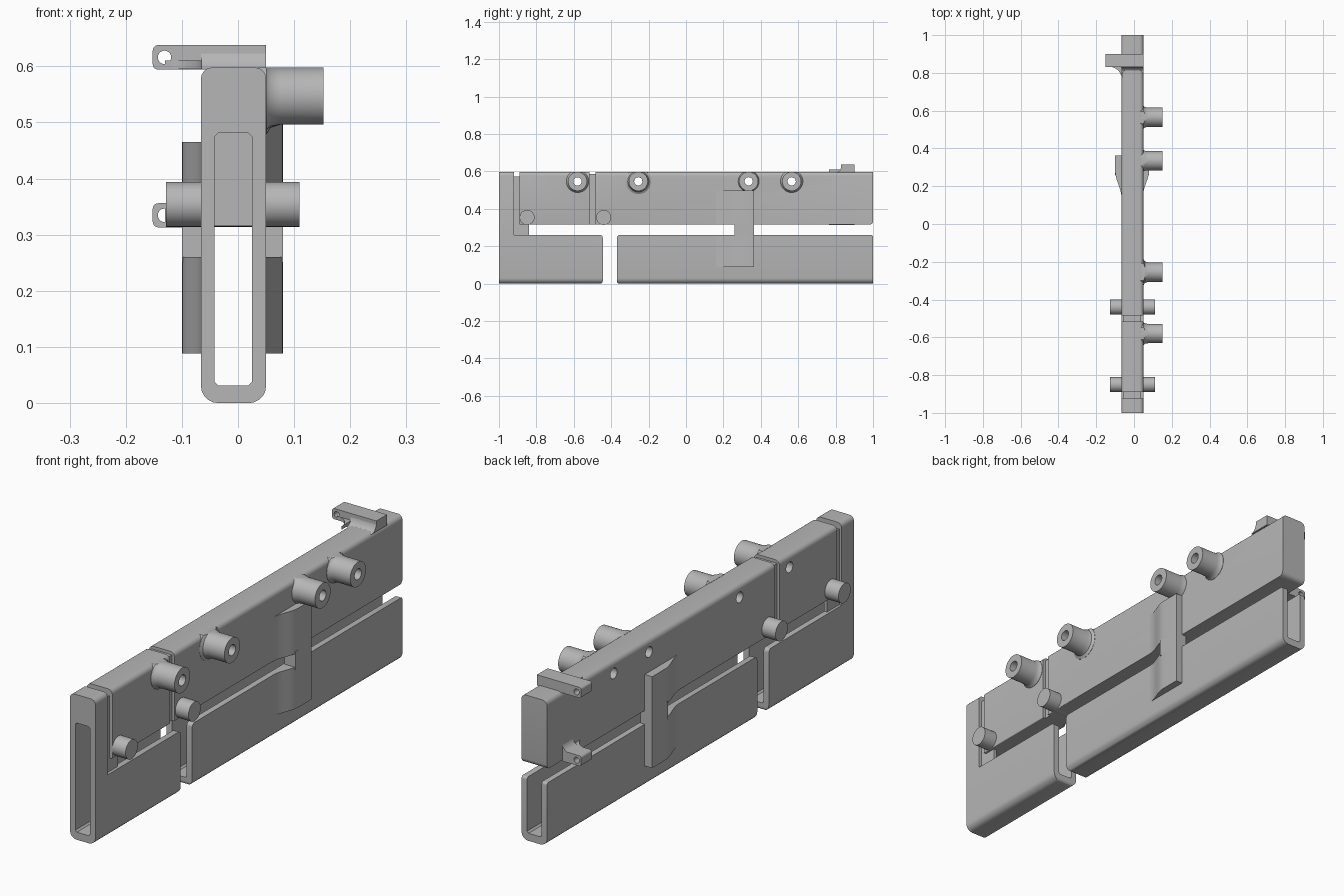
import bpy, bmesh, math
from mathutils import Vector, Matrix

cube = bpy.data.objects.get("Cube")
if cube:
    bpy.data.objects.remove(cube, do_unlink=True)

grey = bpy.data.materials.new("plain grey")
grey.use_nodes = True
grey.diffuse_color = (0.47, 0.47, 0.47, 1)
grey.node_tree.nodes["Principled BSDF"].inputs["Base Color"].default_value = (0.47, 0.47, 0.47, 1)

LEFT, RIGHT = 0.05, -0.066        # outer side walls
TOP, SHELF, RIM = 0.598, 0.315, 0.26


def finish(name, bm):
    bmesh.ops.recalc_face_normals(bm, faces=bm.faces)
    mesh = bpy.data.meshes.new(name)
    bm.to_mesh(mesh)
    bm.free()
    mesh.materials.append(grey)
    ob = bpy.data.objects.new(name, mesh)
    bpy.context.collection.objects.link(ob)
    return ob


def rounded(corners, steps=5):
    """Polygon from (u, v, radius) corners, with arcs at the corners."""
    out = []
    for i, (u, v, r) in enumerate(corners):
        p = Vector((u, v))
        if not r:
            out.append(p)
            continue
        a = p + (Vector(corners[i - 1][:2]) - p).normalized() * r
        b = p + (Vector(corners[(i + 1) % len(corners)][:2]) - p).normalized() * r
        c = a + b - p
        for k in range(steps + 1):
            t = k / steps * math.pi / 2
            out.append(c + (a - c) * math.cos(t) + (b - c) * math.sin(t))
    return out


def rect(u0, v0, u1, v1, low=0, high=0):
    return rounded([(u0, v0, low), (u1, v0, low), (u1, v1, high), (u0, v1, high)])


def circle(u, v, r, n=32):
    return [(u + r * math.cos(2 * math.pi * i / n), v + r * math.sin(2 * math.pi * i / n))
            for i in range(n)]


def prism(name, axis, points, lo, hi):
    """Extrude a flat outline along x (yz), y (xz) or z (xy)."""
    place = {"x": lambda u, v, w: (w, u, v),
             "y": lambda u, v, w: (u, w, v),
             "z": lambda u, v, w: (u, v, w)}[axis]
    bm = bmesh.new()
    a = [bm.verts.new(place(u, v, lo)) for u, v in points]
    b = [bm.verts.new(place(u, v, hi)) for u, v in points]
    bm.faces.new(a)
    bm.faces.new(b)
    for i in range(len(a)):
        j = (i + 1) % len(a)
        bm.faces.new((a[i], a[j], b[j], b[i]))
    return finish(name, bm)


def box(name, x0, x1, y0, y1, z0, z1):
    return prism(name, "z", rect(x0, y0, x1, y1), z0, z1)


def combine(ob, tool, operation):
    mod = ob.modifiers.new("shape", "BOOLEAN")
    mod.operation, mod.object, mod.solver = operation, tool, "EXACT"
    graph = bpy.context.evaluated_depsgraph_get()
    mesh = bpy.data.meshes.new_from_object(ob.evaluated_get(graph))
    ob.modifiers.clear()
    ob.data = mesh
    bpy.data.objects.remove(tool, do_unlink=True)


def body(name, section, side):
    """Bar whose end outline and side outline are both rounded."""
    ob = prism(name, "y", section, -1.1, 1.1)
    combine(ob, prism("cutter", "x", side, -0.3, 0.3), "INTERSECT")
    return ob


def cut_channel(ob):
    c = 0.007
    x0, x1, z0, z1 = -0.042, 0.025, 0.031, 0.481
    pts = [(x0 + c, z0), (x1 - c, z0), (x1, z0 + c), (x1, z1 - c),
           (x1 - c, z1), (x0 + c, z1), (x0, z1 - c), (x0, z0 + c)]
    combine(ob, prism("cutter", "y", pts, -1.2, 1.2), "DIFFERENCE")


# Lower channels, the front one with a full height end column
full = rect(RIGHT, 0, LEFT, TOP, 0.03, 0.02)
front = body("front_channel", full, rounded([
    (-1, 0, 0), (-0.445, 0, 0.015), (-0.445, RIM, 0.015),
    (-0.92, RIM, 0), (-0.92, TOP, 0), (-1, TOP, 0)]))
cut_channel(front)
rear = body("rear_channel", full, rounded([
    (-0.37, 0, 0.015), (1, 0, 0), (1, RIM, 0.01), (-0.37, RIM, 0.015)]))
cut_channel(rear)

# Recessed necks joining the column and upper blocks
neck = box("front_neck", -0.055, 0.038, -0.93, -0.84, 0.25, 0.572)
cut_channel(neck)
box("middle_neck", -0.055, 0.038, -0.53, -0.47, SHELF, 0.585)

# Upper blocks, drilled through at each boss
bosses = [(-0.58, 0.06), (-0.255, 0.068), (0.335, 0.056), (0.565, 0.06)]
BOSS_Z = 0.547
bar = rect(RIGHT, SHELF, LEFT, TOP, 0.003, 0.02)
front_block = body("front_upper_block", bar, rect(-0.89, SHELF, -0.515, TOP + 0.1))
rear_block = body("rear_upper_block", bar, rounded([
    (-0.485, SHELF, 0), (1, SHELF, 0.02), (1, TOP + 0.1, 0), (-0.485, TOP + 0.1, 0)]))
for y, flare in bosses:
    block = front_block if y < -0.5 else rear_block
    combine(block, prism("cutter", "x", circle(y, BOSS_Z, 0.022), -0.3, 0.3), "DIFFERENCE")

# Hollow bosses with a flared root
for n, (y, flare) in enumerate(bosses):
    mid = (flare + 0.051 * 2) / 3
    outline = [(0.022, 0.035), (flare, 0.035), (flare, 0.051), (mid, 0.058),
               (0.051, 0.075), (0.051, 0.152), (0.022, 0.152)]
    bm = bmesh.new()
    ring = [bm.verts.new((x, y + r, BOSS_Z)) for r, x in outline]
    edges = [bm.edges.new((ring[i], ring[i - 1])) for i in range(len(ring))]
    bmesh.ops.spin(bm, geom=ring + edges, cent=(0, y, BOSS_Z), axis=(1, 0, 0),
                   angle=2 * math.pi, steps=36)
    bmesh.ops.remove_doubles(bm, verts=bm.verts, dist=0.0001)
    boss = finish("boss_%d" % (n + 1), bm)
    combine(boss, box("cutter", -0.5, 0.5, -2, 2, 0, TOP), "INTERSECT")

# Cross pins
for name, y in (("front_pin", -0.85), ("middle_pin", -0.44)):
    pin = prism(name, "x", circle(y, 0.354, 0.04), -0.128, 0.11)

# Side clips: curved ramps on both walls, bridged across the gap
for side, wall, inner, outer, start, top in (
        ("left", LEFT, 0.03, 0.08, 0.16, 0.497), ("right", RIGHT, -0.046, -0.1, 0.14, 0.465)):
    ramp = [(inner, start)]
    for k in range(11):
        t = k / 10
        rise = t * t * (3 - 2 * t)
        ramp.append((wall + (outer - wall) * rise, start + (0.28 - start) * t))
    ramp += [(outer, 0.363), (inner, 0.363)]
    prism(side + "_clip_lower", "z", ramp, 0.088, RIM)
    prism(side + "_clip_upper", "z", ramp, SHELF, top)
    box(side + "_clip_bridge", inner, outer, 0.26, 0.363, RIM - 0.01, SHELF + 0.01)

# Upper ear and lower lug, each with a cross hole near the tip
for name, x1, z0, z1 in (("upper_ear", LEFT, 0.594, 0.638), ("lower_lug", -0.05, 0.313, 0.356)):
    outline = rounded([(-0.152, z0, 0.01), (x1, z0, 0), (x1, z1, 0), (-0.152, z1, 0.01)])
    lug = prism(name, "y", outline, 0.83, 0.9)
    combine(lug, prism("cutter", "y", circle(-0.131, (z0 + z1) / 2, 0.012, 20), 0.7, 1), "DIFFERENCE")


def fillet(u0, v0, u1, v1):
    """Concave quarter curve between two walls meeting at (u1, v0)."""
    pts = [(u1, v0)]
    for k in range(9):
        t = k / 8 * math.pi / 2
        pts.append((u0 + (u1 - u0) * math.sin(t), v1 + (v0 - v1) * math.cos(t)))
    return pts


prism("ear_fillet", "x", fillet(0.80, 0.594, 0.832, 0.638), RIGHT, LEFT)
prism("ear_gusset", "z", fillet(-0.13, 0.832, -0.064, 0.765), 0.596, 0.61)
prism("lug_gusset", "z", fillet(-0.13, 0.832, -0.064, 0.765), 0.313, 0.356)
prism("lug_fillet", "y", fillet(-0.1, 0.354, -0.064, 0.39), 0.83, 0.9)

# Smooth the curved faces and keep the edges crisp
for ob in [o for o in bpy.context.scene.objects if o.type == "MESH"]:
    bpy.ops.object.select_all(action="DESELECT")
    ob.select_set(True)
    bpy.context.view_layer.objects.active = ob
    bpy.ops.object.shade_smooth_by_angle(angle=math.radians(32))
